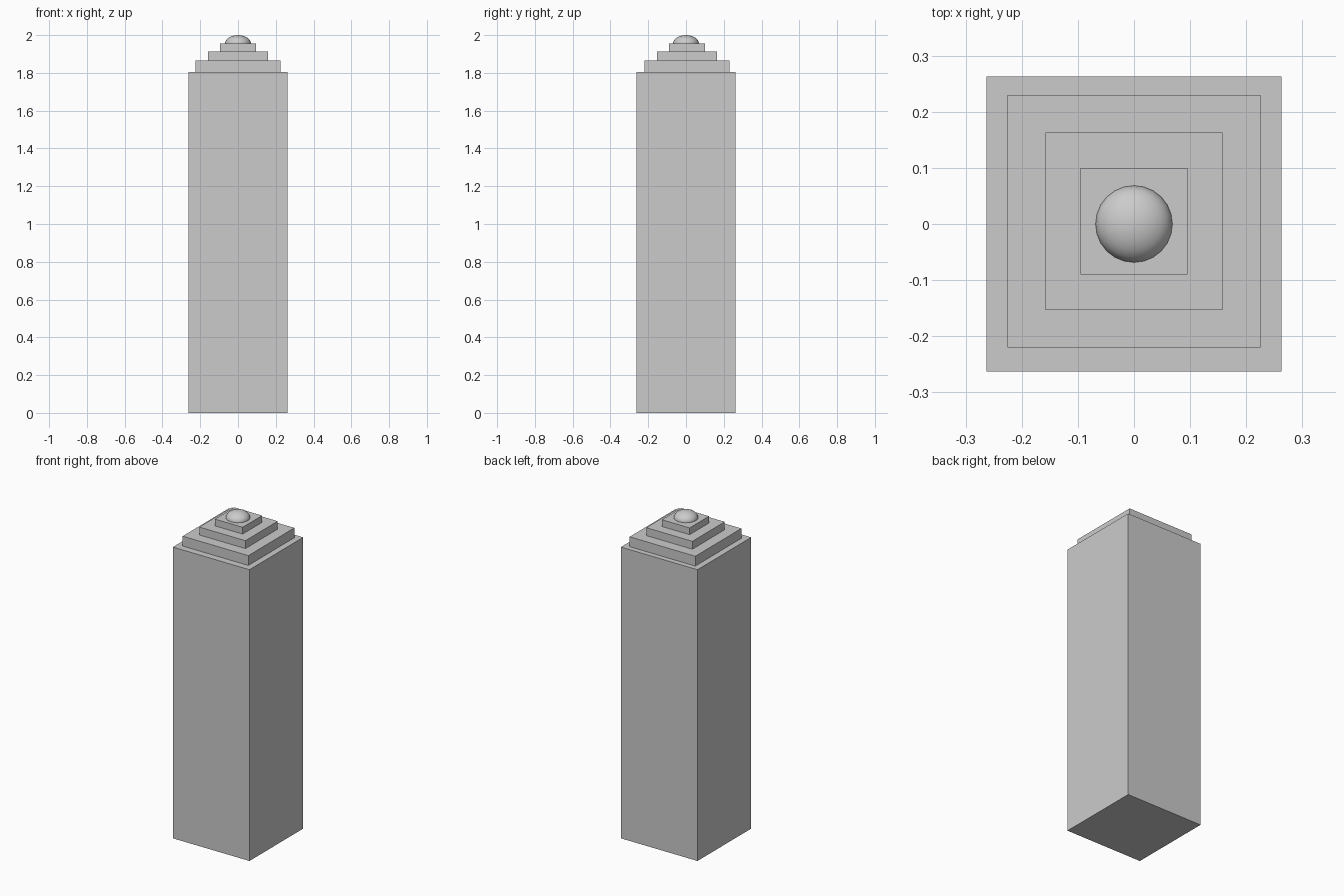
import bpy

if "Cube" in bpy.data.objects:
    bpy.data.objects.remove(bpy.data.objects["Cube"])


def block(name, half, z0, z1, y=0.0):
    """Square block of half-width `half` from z0 to z1."""
    bpy.ops.mesh.primitive_cube_add(size=1, location=(0, y, (z0 + z1) / 2))
    ob = bpy.context.object
    ob.name = name
    ob.scale = (2 * half, 2 * half, z1 - z0)
    bpy.ops.object.transform_apply(location=False, rotation=False, scale=True)
    return ob


# Tall square shaft
block("shaft", 0.2625, 0.0, 1.804)

# Stepped cap, set very slightly towards the back
steps = [("lower_step", 0.225, 1.804, 1.865),
         ("middle_step", 0.158, 1.865, 1.914),
         ("upper_step", 0.095, 1.914, 1.956)]
for name, half, z0, z1 in steps:
    block(name, half, z0, z1, y=0.005)

# Flattened round finial, half sunk into the upper step
bpy.ops.mesh.primitive_uv_sphere_add(segments=24, ring_count=12, radius=1,
                                     location=(0, 0, 1.956))
finial = bpy.context.object
finial.name = "finial"
finial.scale = (0.0685, 0.0685, 0.044)
bpy.ops.object.transform_apply(location=False, rotation=False, scale=True)
bpy.ops.object.shade_smooth()
